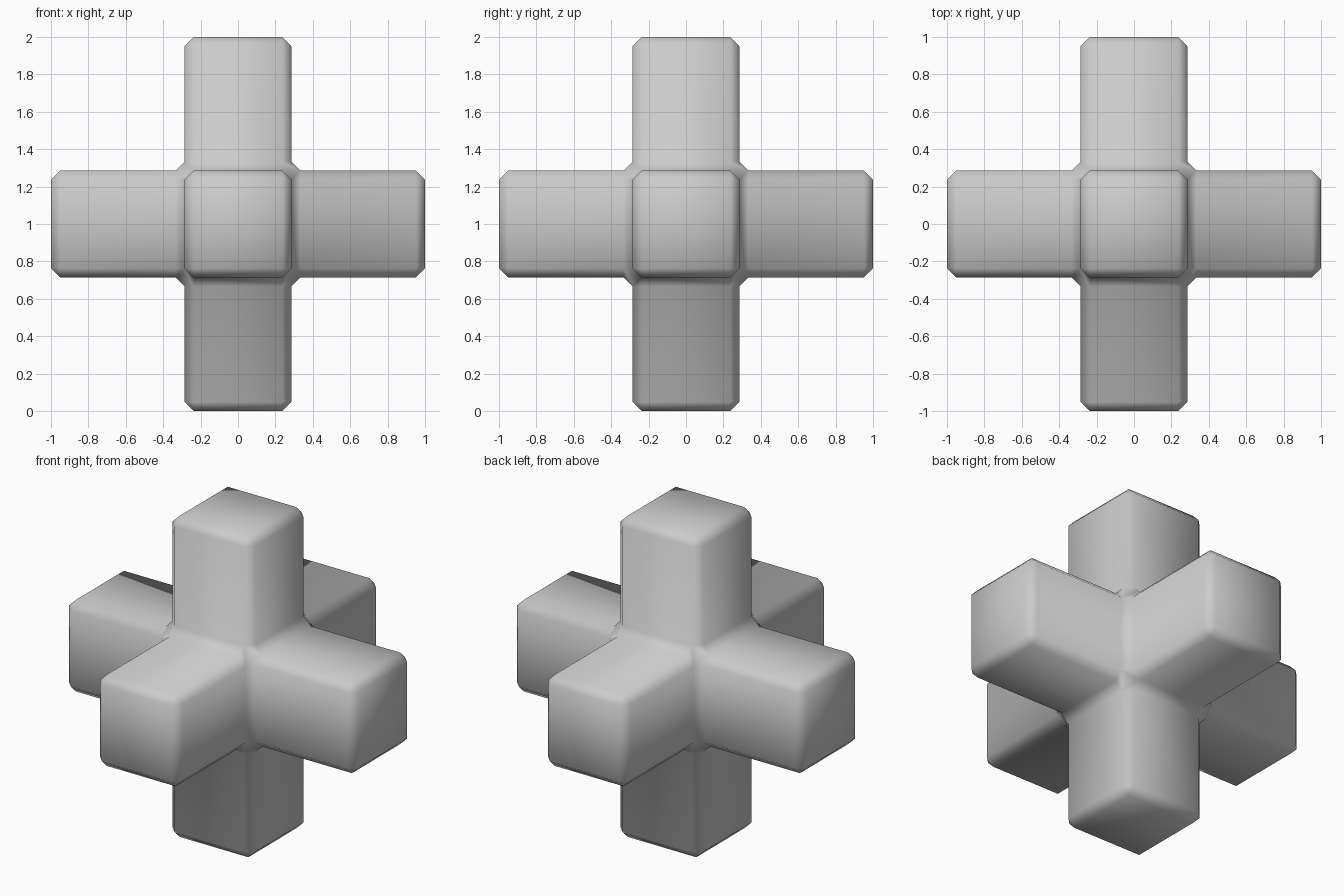
import bpy, bmesh
from mathutils import Vector

if "Cube" in bpy.data.objects:
    bpy.data.objects.remove(bpy.data.objects["Cube"])

HALF = 0.285   # half thickness of every arm
REACH = 1.0    # distance from the centre to each arm end
BEVEL = 0.048

# Central cube with all six faces pulled out into arms
bm = bmesh.new()
bmesh.ops.create_cube(bm, size=2 * HALF)
arms = bmesh.ops.extrude_discrete_faces(bm, faces=bm.faces[:])["faces"]
for face in arms:
    c = face.calc_center_median()
    offset = c.normalized() * (REACH - HALF)
    bmesh.ops.translate(bm, verts=face.verts, vec=offset)
bmesh.ops.recalc_face_normals(bm, faces=bm.faces)
bmesh.ops.translate(bm, verts=bm.verts, vec=Vector((0, 0, REACH)))
for face in bm.faces:
    face.smooth = True

mesh = bpy.data.meshes.new("six_arm_cross")
bm.to_mesh(mesh)
bm.free()
cross = bpy.data.objects.new("six_arm_cross", mesh)
bpy.context.collection.objects.link(cross)

# Single-step chamfer on outer edges and inner corners alike
bevel = cross.modifiers.new("edge_chamfer", "BEVEL")
bevel.width = BEVEL
bevel.segments = 1
bevel.limit_method = "ANGLE"
